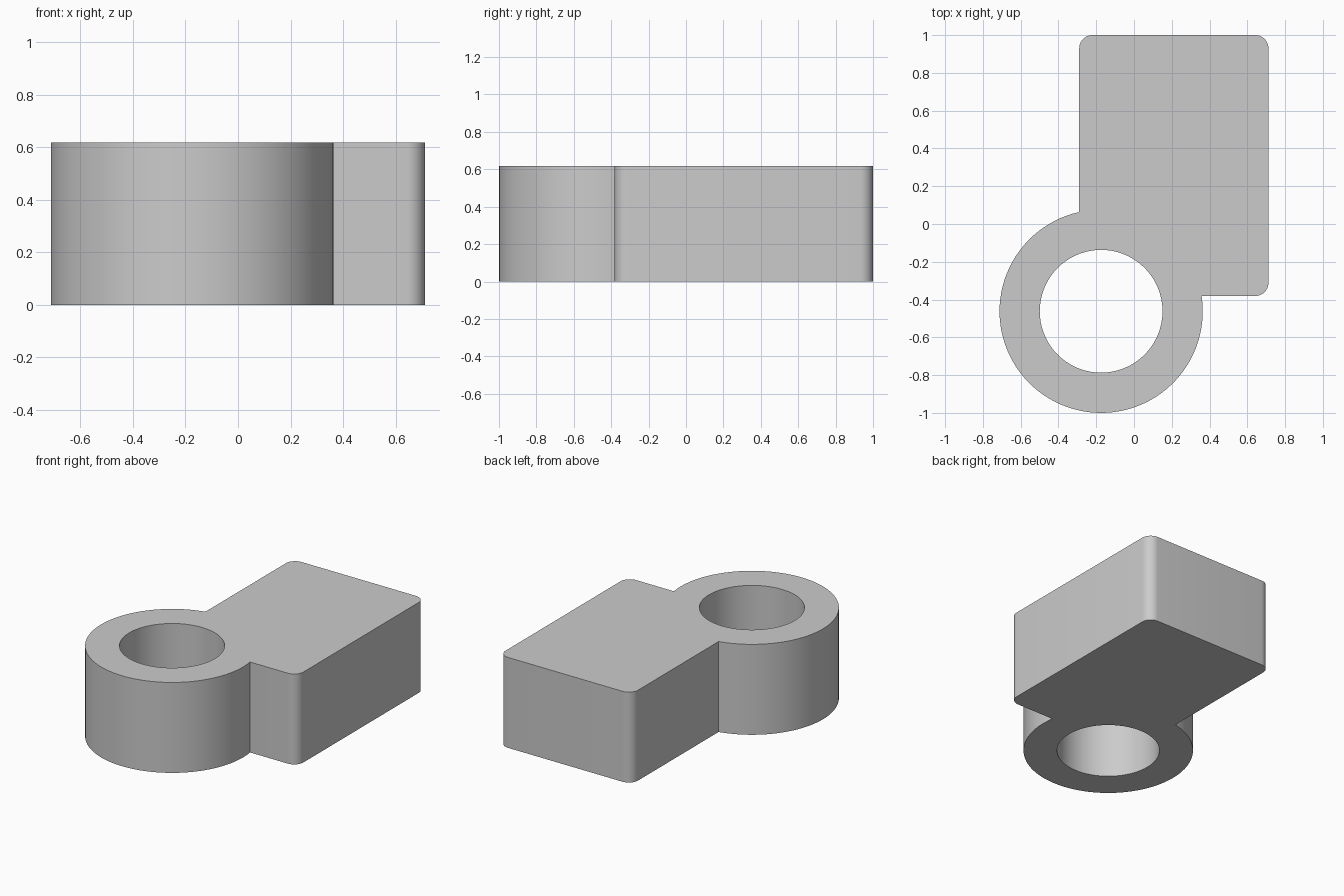
import bpy, bmesh
from math import radians, degrees, cos, sin, acos, asin

cube = bpy.data.objects.get("Cube")
if cube:
    bpy.data.objects.remove(cube, do_unlink=True)

HEIGHT = 0.617
RING_X, RING_Y, RING_R, HOLE_R = -0.174, -0.462, 0.538, 0.325
LEFT, RIGHT, FRONT, BACK, FILLET = -0.29, 0.712, -0.381, 1.0, 0.07


def arc(cx, cy, r, start, end, steps):
    """Points along a circular arc, angles in degrees."""
    angles = [radians(start + (end - start) * i / steps) for i in range(steps + 1)]
    return [(cx + r * cos(a), cy + r * sin(a)) for a in angles]


def add_loop(bm, points):
    verts = [bm.verts.new((x, y, 0)) for x, y in points]
    return [bm.edges.new((v, verts[i - 1])) for i, v in enumerate(verts)]


# Outline: the ring's outer arc, then the block's three free rounded corners
a_start = degrees(acos((LEFT - RING_X) / RING_R))
a_end = 360 + degrees(asin((FRONT - RING_Y) / RING_R))
outline = arc(RING_X, RING_Y, RING_R, a_start, a_end, 72)
for x, y, angle in ((RIGHT - FILLET, FRONT + FILLET, 270),
                    (RIGHT - FILLET, BACK - FILLET, 0),
                    (LEFT + FILLET, BACK - FILLET, 90)):
    outline += arc(x, y, FILLET, angle, angle + 90, 10)
hole = arc(RING_X, RING_Y, HOLE_R, 0, 360, 72)[:-1]

# Fill the profile around the hole and extrude it upward
bm = bmesh.new()
edges = add_loop(bm, outline) + add_loop(bm, hole)
bmesh.ops.triangle_fill(bm, edges=edges, use_beauty=True, normal=(0, 0, 1))
top = bmesh.ops.extrude_face_region(bm, geom=bm.faces[:])["geom"]
bmesh.ops.translate(bm, vec=(0, 0, HEIGHT),
                    verts=[g for g in top if isinstance(g, bmesh.types.BMVert)])
bmesh.ops.recalc_face_normals(bm, faces=bm.faces[:])
mesh = bpy.data.meshes.new("ring_block")
bm.to_mesh(mesh)
bm.free()

body = bpy.data.objects.new("ring_block", mesh)
bpy.context.collection.objects.link(body)

# Plain grey material
grey = bpy.data.materials.new("light_grey")
grey.use_nodes = True
color = (0.6, 0.6, 0.6, 1)
grey.diffuse_color = color
grey.node_tree.nodes["Principled BSDF"].inputs["Base Color"].default_value = color
mesh.materials.append(grey)

# Smooth curved walls, sharp rims
bpy.ops.object.select_all(action='DESELECT')
body.select_set(True)
bpy.context.view_layer.objects.active = body
bpy.ops.object.shade_smooth_by_angle(angle=radians(30))
